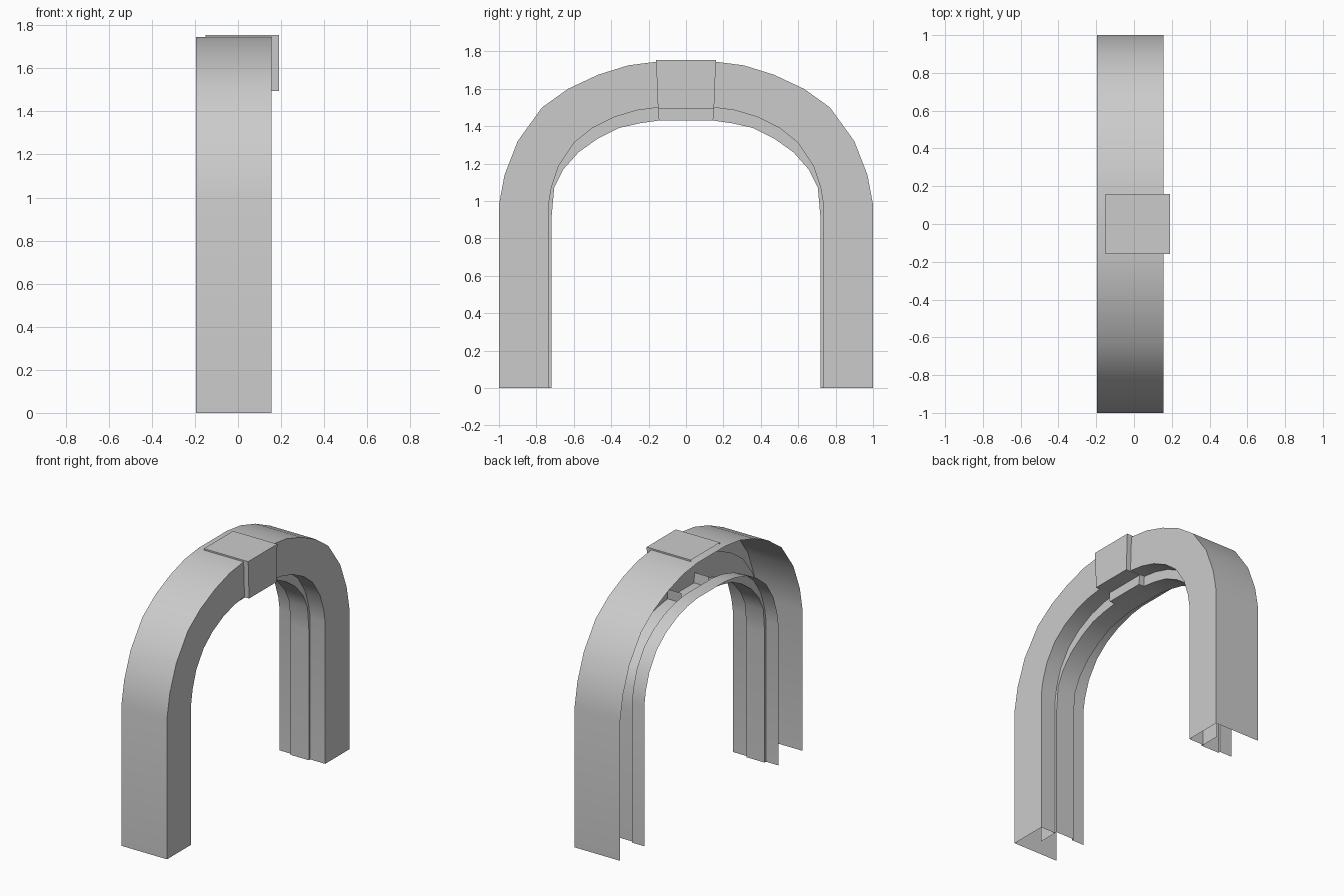
import bpy

if "Cube" in bpy.data.objects:
    bpy.data.objects.remove(bpy.data.objects["Cube"])

# Half profiles in (y, z), from the foot of a leg to the crown
OUTER = [(1, 0), (1, .98), (.97, 1.14), (.9, 1.32), (.77, 1.5), (.63, 1.6), (.47, 1.675), (.31, 1.725), (.155, 1.745)]
INNER = [(.735, 0), (.735, .98), (.72, 1.07), (.68, 1.19), (.6, 1.31), (.5, 1.39), (.38, 1.45), (.26, 1.485), (.15, 1.5)]
BAND = [(.72, 0), (.72, .9), (.705, 1.07), (.655, 1.17), (.575, 1.26), (.47, 1.335), (.36, 1.39), (.25, 1.415), (.145, 1.43)]


def mix(a, b, t):
    return [(p[0] + (q[0] - p[0]) * t, p[1] + (q[1] - p[1]) * t) for p, q in zip(a, b)]


def whole(half):
    return half + [(-y, z) for y, z in reversed(half)]


def make(name, verts, faces):
    me = bpy.data.meshes.new(name)
    me.from_pydata(verts, [], faces)
    me.update()
    ob = bpy.data.objects.new(name, me)
    bpy.context.collection.objects.link(ob)
    bpy.context.view_layer.objects.active = ob
    for o in bpy.context.selected_objects:
        o.select_set(False)
    ob.select_set(True)
    bpy.ops.object.shade_smooth_by_angle(angle=0.6)
    return ob


def loft(name, rows):
    """Sheet through rows of (x, half profile)."""
    verts, faces = [], []
    for x, half in rows:
        verts += [(x, y, z) for y, z in whole(half)]
    n = 2 * len(rows[0][1])
    for r in range(len(rows) - 1):
        for i in range(n - 1):
            a = r * n + i
            faces.append((a, a + 1, a + n + 1, a + n))
    return make(name, verts, faces)


# Open-backed arch: outer wall, front face, inner edge
loft("arch_shell", [(-.195, OUTER), (.155, OUTER), (.155, INNER), (.04, INNER)])

# Recessed inner moulding: front plate, raised band, rear edge
loft("inner_moulding", [(.04, mix(BAND, OUTER, .55)), (.04, BAND),
                        (-.1, BAND), (-.1, INNER), (-.195, INNER)])

# Keystone: stepped section in (x, z) with tapering half width
SECTION = [(-.15, 1.755, .16), (.19, 1.755, .16), (.19, 1.495, .15),
           (.08, 1.495, .15), (.08, 1.43, .145), (-.07, 1.43, .145)]
n = len(SECTION)
verts = [(x, s * w, z) for s in (-1, 1) for x, z, w in SECTION]
faces = [(i, i + 1, i + 1 + n, i + n) for i in range(n - 1)]
# side plates of the projecting front part
for s, (y0, y1) in ((0, (-.16, -.15)), (1, (.16, .15))):
    k = len(verts)
    verts += [(.08, y0, 1.755), (.08, y1, 1.495)]
    o = s * n
    faces.append((o + 1, o + 2, k + 1, k))
    # slim skirt under the top slab and side of the lower step
    verts += [(-.15, y0, 1.74), (.08, y0, 1.74), (-.07, y1, 1.5), (.08, y1, 1.5)]
    faces += [(o, k, k + 3, k + 2), (o + 4, o + 5, k + 4, k + 5)]
make("keystone", verts, faces)
